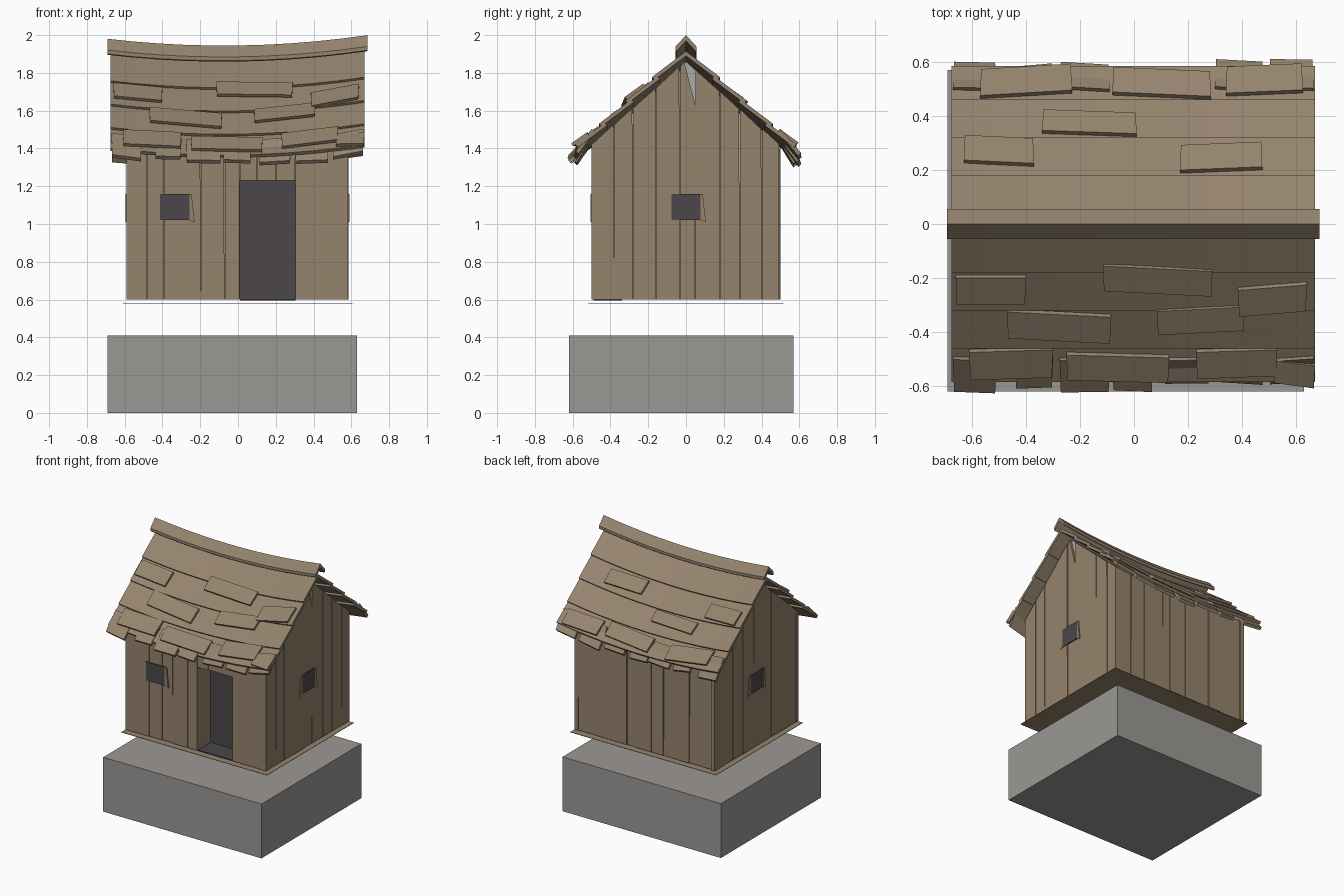
import bpy, bmesh, random
from mathutils import Vector

random.seed(4)
cube = bpy.data.objects.get("Cube")
if cube:
    bpy.data.objects.remove(cube, do_unlink=True)


def material(name, rgb):
    m = bpy.data.materials.new(name)
    m.use_nodes = True
    m.diffuse_color = (*rgb, 1)
    m.node_tree.nodes["Principled BSDF"].inputs["Base Color"].default_value = (*rgb, 1)
    return m


WOOD = material("weathered wood", (0.30, 0.23, 0.15))
ROOF = material("roof wood", (0.30, 0.23, 0.155))
STONE = material("grey stone", (0.33, 0.315, 0.30))
DARK = material("dark interior", (0.07, 0.062, 0.068))
PALE = material("pale grey", (0.40, 0.40, 0.40))


def loft(name, sections, mat):
    """Skin closed loops of equal length and cap both ends."""
    bm = bmesh.new()
    loops = [[bm.verts.new(p) for p in s] for s in sections]
    n = len(loops[0])
    for a, b in zip(loops, loops[1:]):
        for i in range(n):
            j = (i + 1) % n
            bm.faces.new((a[i], a[j], b[j], b[i]))
    bm.faces.new(loops[0])
    bm.faces.new(loops[-1])
    bmesh.ops.recalc_face_normals(bm, faces=bm.faces)
    mesh = bpy.data.meshes.new(name)
    bm.to_mesh(mesh)
    bm.free()
    mesh.materials.append(mat)
    ob = bpy.data.objects.new(name, mesh)
    bpy.context.collection.objects.link(ob)
    return ob


def box(name, x0, x1, y0, y1, z0, z1, mat):
    ring = [(x0, y0), (x1, y0), (x1, y1), (x0, y1)]
    return loft(name, [[(x, y, z) for x, y in ring] for z in (z0, z1)], mat)


def sag(x):
    t = x / 0.67
    return 0.045 * t * t + 0.01 * t


def on_roof(x, d, side, lift):
    """Point on a roof slope, d out from the ridge, raised along the normal."""
    return Vector((x, side * (d + 0.66 * lift), 1.86 + sag(x) - 0.88 * d + 0.75 * lift))


# Stone foundation and thin floor sheet
box("foundation", -0.69, 0.63, -0.62, 0.57, 0, 0.41, STONE)
box("floor_sheet", -0.61, 0.605, -0.52, 0.515, 0.58, 0.583, WOOD)


# Wall planks: an outline in (u, z) given depth along the wall normal
def plank(name, outline, axis, face, depth=0.03, mat=WOOD):
    inner = face - depth if face > 0 else face + depth
    def place(u, z, w):
        return (u, w, z) if axis == "y" else (w, u, z)
    return loft(name, [[place(u, z, w) for u, z in outline] for w in (face, inner)], mat)


def side_wall(name, edges, face, door=None):
    for i, (a, b) in enumerate(zip(edges, edges[1:])):
        bottom = 1.23 if door and door[0] <= a < door[1] else 0.6
        lean = random.uniform(0.0, 0.006)
        f = face - random.uniform(0, 0.008) * (1 if face > 0 else -1)
        plank(f"{name}_{i + 1}", [(a, bottom), (b - 0.002, bottom), (b - lean, 1.385 + sag(b)),
                                  (a, 1.385 + sag(a))], "y", f)


side_wall("front_plank", [-0.59, -0.48, -0.39, -0.285, -0.195, -0.07, 0.01, 0.1, 0.2, 0.305, 0.585],
          -0.5, door=(0.01, 0.3))
side_wall("back_plank", [-0.59, -0.47, -0.37, -0.27, -0.155, -0.055, 0.085, 0.15, 0.32, 0.44, 0.585], 0.495)


def gable_top(u):
    return 1.86 - 0.88 * abs(u)


GABLE = [-0.5, -0.38, -0.28, -0.16, -0.03, 0.05, 0.18, 0.285, 0.405, 0.495]
for label, face in (("right", 0.585), ("left", -0.59)):
    flip = 1 if face > 0 else -1
    for i, (a, b) in enumerate(zip(GABLE, GABLE[1:])):
        lean = random.uniform(0, 0.008)
        top = [(b - lean, gable_top(b)), (a, gable_top(a))]
        if a < 0 < b:
            # Broken plank under the ridge, with a pale patch behind the gap
            if flip > 0:
                top = [(b, 1.63), (-0.01, 1.86), (a, gable_top(a))]
                plank("gable_patch", [(b, 1.6), (b, gable_top(b)), (0, 1.86), (-0.02, 1.84)],
                      "x", face - 0.02, 0.008, PALE)
            else:
                top.insert(1, (0, gable_top(0)))
        outline = [(flip * u, z) for u, z in [(a, 0.6), (b - 0.002, 0.6)] + top]
        plank(f"{label}_gable_plank_{i + 1}", outline, "x", face - flip * random.uniform(0, 0.006))

# Doorway recess
box("door_back", 0.0, 0.315, -0.34, -0.33, 0.6, 1.25, DARK)
box("door_floor", 0.01, 0.305, -0.49, -0.34, 0.596, 0.602, DARK)
box("door_lintel", 0.0, 0.315, -0.47, -0.33, 1.23, 1.25, WOOD)
for label, x in (("right", -0.01), ("left", 0.305)):
    box(f"door_jamb_{label}", x, x + 0.02, -0.47, -0.33, 0.6, 1.24, WOOD)

# Windows with leaning side trims
for label, axis, face, c in (("front", "y", -0.505, -0.335), ("right", "x", 0.59, 0), ("left", "x", -0.595, 0)):
    h = 0.077
    plank(f"{label}_window", [(c - h, 1.02), (c + h, 1.02), (c + h, 1.16), (c - h, 1.16)],
          axis, face, 0.008, DARK)
    for s in (-1, 1):
        plank(f"{label}_window_trim_{'a' if s < 0 else 'b'}",
              [(c + s * (h + u), z) for u, z in ((0.0, 1.02), (0.028, 1.01), (0.012, 1.16), (0.0, 1.16))],
              axis, face, 0.012)

# Roof courses, each overlapping the one below
XS = [-0.675 + 1.345 * i / 10 for i in range(11)]
COURSES = [0.0, 0.17, 0.31, 0.45, 0.575]
for side, label in ((-1, "front"), (1, "back")):
    for i, (a, b) in enumerate(zip(COURSES, COURSES[1:])):
        top = max(a - 0.02, 0)
        loft(f"{label}_roof_course_{i + 1}",
             [[on_roof(x, top, side, 0), on_roof(x, b, side, 0.016),
               on_roof(x, b, side, -0.004), on_roof(x, top, side, -0.02)] for x in XS], ROOF)


# Loose shingles: x range, distance from ridge, skew of the right end
def shingle(name, side, x0, x1, d0, d1, skew, lift_top, lift_low, thick=0.018):
    def ring(dl):
        return [on_roof(x, d + s, side, l + dl)
                for x, d, s, l in ((x0, d0, -skew, lift_top), (x1, d0, skew, lift_top),
                                   (x1 - 0.004, d1, skew, lift_low), (x0 + 0.004, d1, -skew, lift_low))]
    loft(name, [ring(0), ring(-thick)], ROOF)


FRONT = [(-0.66, -0.40, 0.185, 0.275, 0), (-0.115, 0.29, 0.15, 0.235, 0.01), (-0.47, -0.085, 0.32, 0.41, 0.01),
         (0.085, 0.41, 0.30, 0.38, -0.008), (0.385, 0.64, 0.22, 0.31, -0.01), (-0.61, -0.30, 0.455, 0.55, -0.005),
         (-0.25, 0.13, 0.475, 0.56, 0.005), (0.23, 0.53, 0.455, 0.545, -0.005), (0.515, 0.67, 0.50, 0.575, 0.01)]
BACK = [(-0.57, -0.23, 0.47, 0.56, 0.01), (-0.08, 0.285, 0.465, 0.55, -0.008), (0.34, 0.625, 0.475, 0.565, 0.006),
        (-0.34, 0.01, 0.325, 0.395, -0.006), (-0.63, -0.37, 0.215, 0.30, -0.006), (0.17, 0.475, 0.19, 0.275, 0.006)]
for label, side, rows in (("front", -1, FRONT), ("back", 1, BACK)):
    for i, (x0, x1, d0, d1, skew) in enumerate(rows):
        shingle(f"{label}_shingle_{i + 1}", side, x0, x1, d0, d1, skew, 0.024, 0.036)

# Ragged eave shingles
EAVE = [(-0.67, -0.51), (-0.44, -0.30), (-0.275, -0.09), (-0.08, 0.07), (0.11, 0.28), (0.3, 0.48), (0.5, 0.665)]
for label, side in (("front", -1), ("back", 1)):
    for i, (x0, x1) in enumerate(EAVE):
        low = random.uniform(-0.025, 0.02)
        shingle(f"{label}_eave_shingle_{i + 1}", side, x0, x1, 0.49, 0.605 + random.uniform(-0.01, 0.01),
                random.uniform(-0.006, 0.006), 0.022, low, 0.022)

# Ridge cap, an upturned V that floats just above the roof
CAP = [(0, 0), (0.055, -0.06), (0.055, -0.08), (0.05, -0.085), (0, -0.03), (-0.05, -0.085), (-0.055, -0.08), (-0.055, -0.06)]
loft("ridge_cap", [[(x * 1.025, y, 1.945 + sag(x) + z) for y, z in CAP] for x in XS], ROOF)
